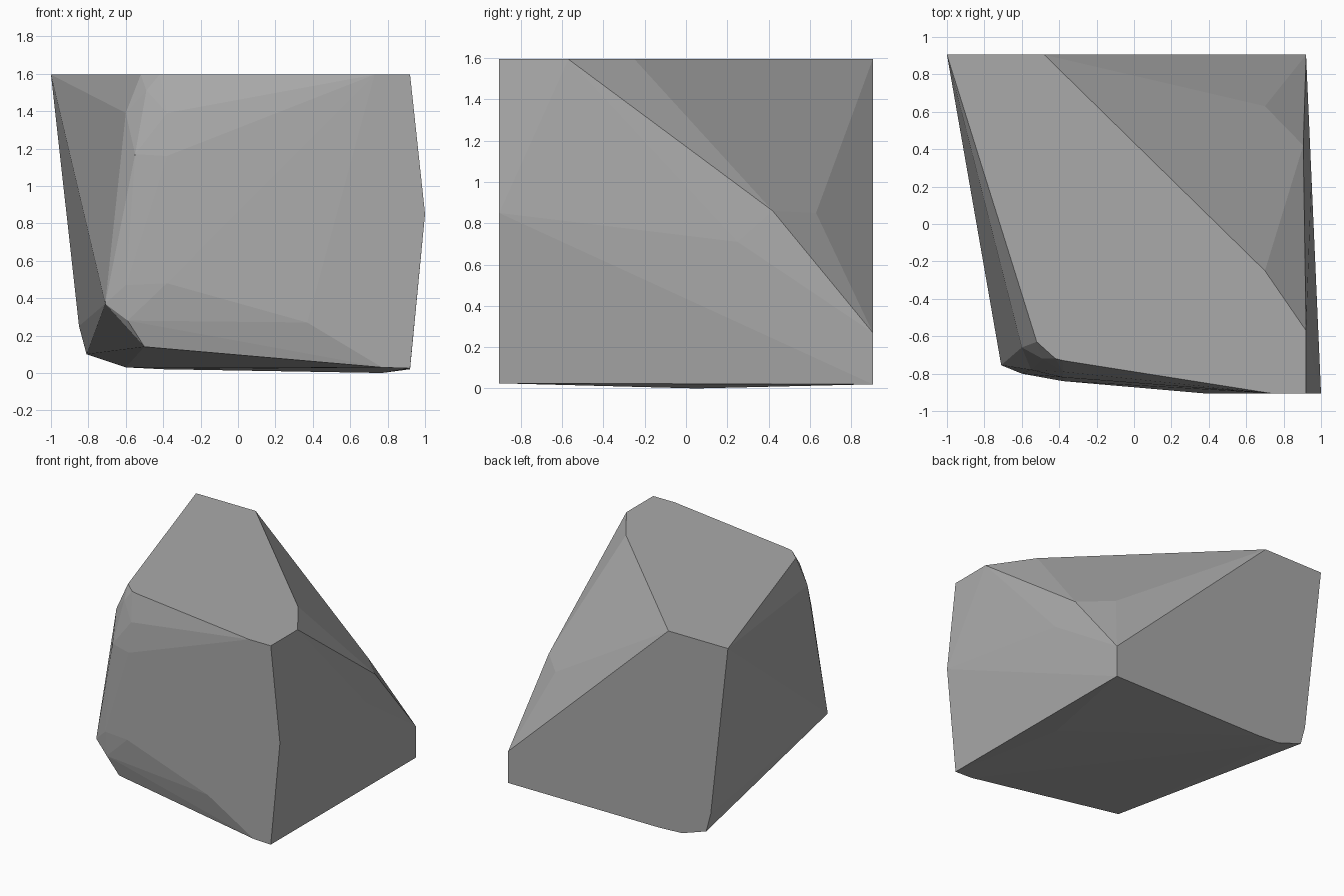
import bpy
import bmesh

# Remove only the default cube
default_cube = bpy.data.objects.get("Cube")
if default_cube:
    bpy.data.objects.remove(default_cube, do_unlink=True)

# One plain stone colour
stone = bpy.data.materials.new("grey_stone")
stone.use_nodes = True
grey = (0.4, 0.4, 0.4, 1.0)
stone.diffuse_color = grey
stone.node_tree.nodes["Principled BSDF"].inputs["Base Color"].default_value = grey

FRONT, BACK, TOP = -0.905, 0.905, 1.595

# Outline of the level top, as x, y
top_outline = [(-1, BACK), (-.48, BACK), (.7, -.25), (.92, -.57), (.92, FRONT),
               (.73, FRONT), (-.38, -.73), (-.42, -.72), (-.52, -.63)]

# Outline of the upright back, as x, z
back_outline = [(.92, .27), (.92, .02), (-.4, .02), (-.6, .03), (-.81, .1), (-.85, .25)]

# Flat part of the front, as x, z
front_outline = [(1, .85), (.92, .025), (.77, .03), (.37, .27)]

# Chipped left side of the front
front_chips = [(-.49, -.72, 1.51), (-.6, -.66, 1.39), (-.38, -.79, 1.39),
               (-.55, -.78, 1.17), (-.38, -.82, 1.16), (-.38, -.84, .48),
               (-.6, -.8, .47), (-.71, -.755, .37), (-.59, -.795, .28), (-.5, -.77, .14)]

# Ridges of the broken back corner and the side
corner_ridges = [(.7, .63, .85), (.905, .42, .86), (.949, .25, .71)]

# Lowest point of the slightly bowed underside
underside = [(.77, .05, 0)]

points = [(x, y, TOP) for x, y in top_outline]
points += [(x, BACK, z) for x, z in back_outline]
points += [(x, FRONT, z) for x, z in front_outline]
points += front_chips + corner_ridges + underside

# Wrap the outlines in one faceted solid
bm = bmesh.new()
for point in points:
    bm.verts.new(point)
result = bmesh.ops.convex_hull(bm, input=bm.verts[:])
loose = {g for g in result["geom_interior"] + result["geom_unused"]
         if isinstance(g, bmesh.types.BMVert)}
bmesh.ops.delete(bm, geom=list(loose), context="VERTS")

# Merge level triangles into broad clean facets
bmesh.ops.dissolve_limit(bm, angle_limit=0.01, verts=bm.verts[:], edges=bm.edges[:])
bmesh.ops.recalc_face_normals(bm, faces=bm.faces[:])

mesh = bpy.data.meshes.new("rock")
bm.to_mesh(mesh)
bm.free()
mesh.materials.append(stone)
rock = bpy.data.objects.new("rock", mesh)
bpy.context.collection.objects.link(rock)
